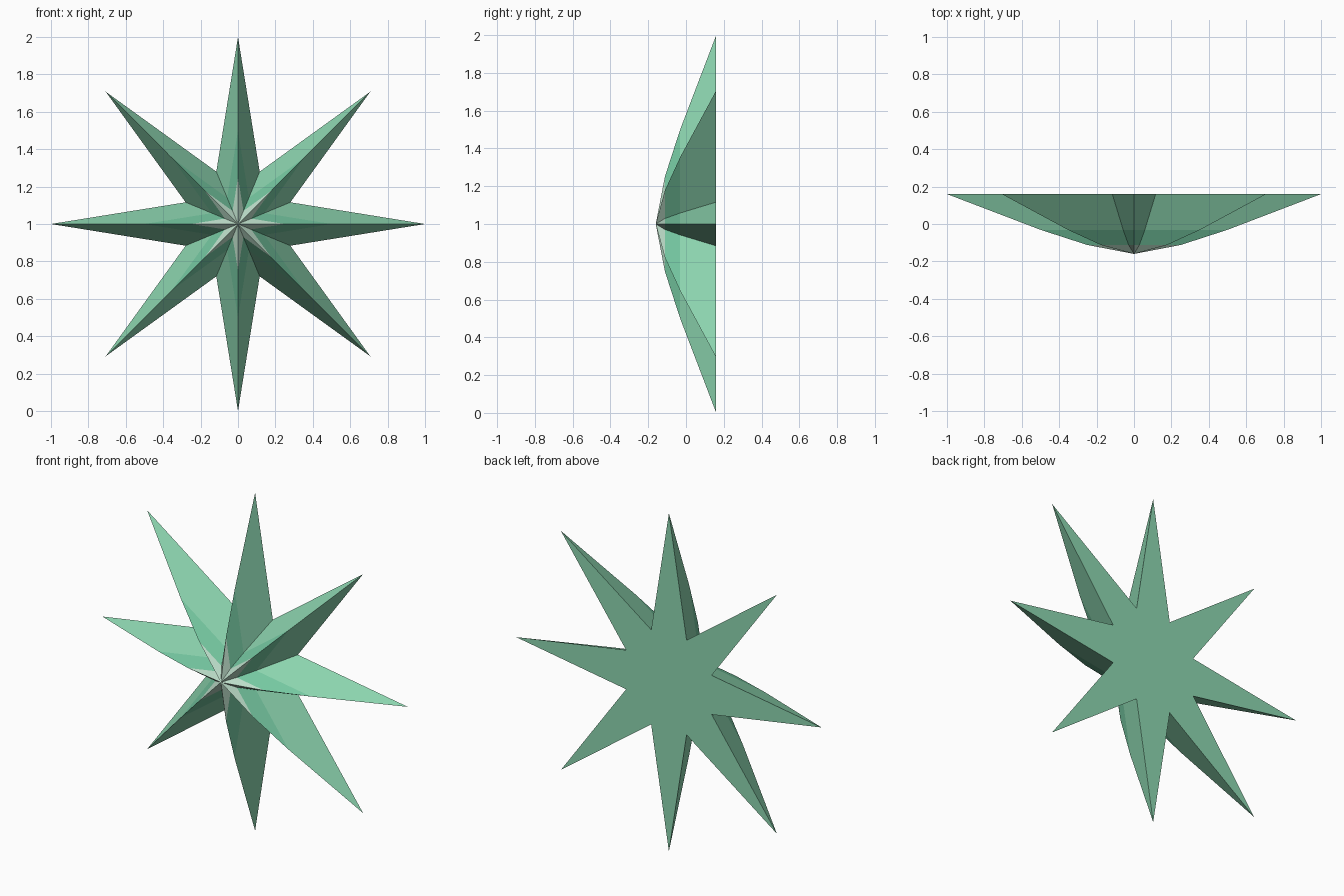
import bpy, bmesh
from math import sin, cos, pi

if "Cube" in bpy.data.objects:
    bpy.data.objects.remove(bpy.data.objects["Cube"])

POINTS = 8
INNER = 0.303          # valley radius relative to the tips
CENTRE_Z = 1.0
BACK_Y, APEX_Y = 0.16, -0.16
RINGS = [(1.0, BACK_Y), (0.5, -0.031), (0.25, -0.112)]   # (scale, y)


def material(name, rgb):
    mat = bpy.data.materials.new(name)
    mat.diffuse_color = (*rgb, 1)
    mat.use_nodes = True
    mat.node_tree.nodes["Principled BSDF"].inputs["Base Color"].default_value = mat.diffuse_color
    return mat


def star_ring(bm, scale, y):
    ring = []
    for i in range(2 * POINTS):
        a = i * pi / POINTS
        r = scale * (1 if i % 2 == 0 else INNER)
        ring.append(bm.verts.new((r * sin(a), y, CENTRE_Z + r * cos(a))))
    return ring


bm = bmesh.new()
rings = [star_ring(bm, s, y) for s, y in RINGS]
apex = bm.verts.new((0, APEX_Y, CENTRE_Z))
n = 2 * POINTS

# Flat back
bm.faces.new(rings[0])

# Faceted bands stepping in towards the front
for band, (a, b) in enumerate(zip(rings, rings[1:])):
    for i in range(n):
        j = (i + 1) % n
        bm.faces.new((a[i], a[j], b[j], b[i])).material_index = band

# Pale pointed centre
for i in range(n):
    bm.faces.new((rings[-1][i], rings[-1][(i + 1) % n], apex)).material_index = 2

bmesh.ops.recalc_face_normals(bm, faces=bm.faces)
mesh = bpy.data.meshes.new("star")
bm.to_mesh(mesh)
bm.free()
mesh.materials.append(material("green", (0.27, 0.68, 0.44)))
mesh.materials.append(material("deep_green", (0.18, 0.58, 0.36)))
mesh.materials.append(material("pale_green", (0.50, 0.72, 0.58)))
star = bpy.data.objects.new("star", mesh)
bpy.context.collection.objects.link(star)
